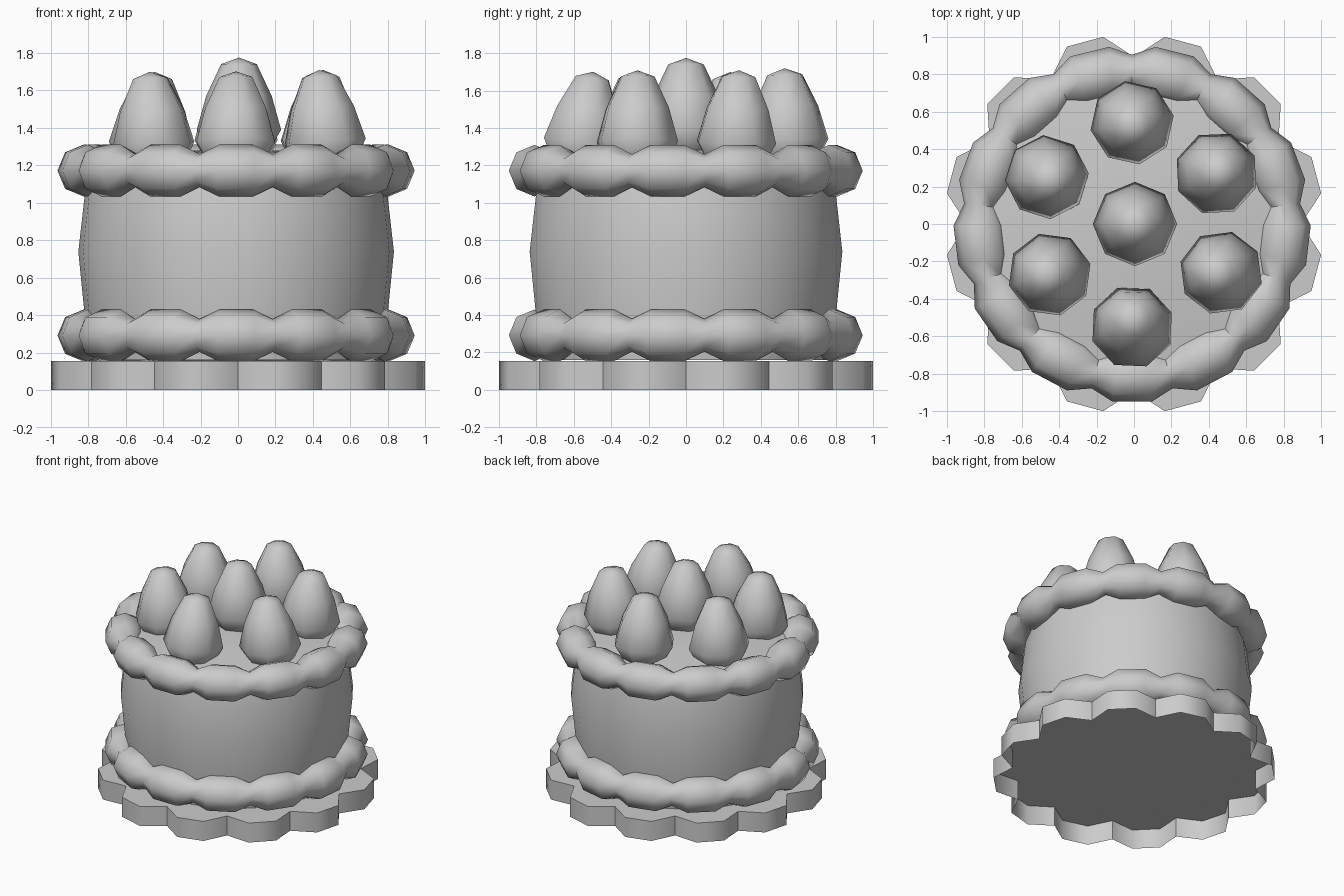
import bpy
from math import sin, cos, pi, radians
from mathutils import Vector, Euler

if "Cube" in bpy.data.objects:
    bpy.data.objects.remove(bpy.data.objects["Cube"])


def make(name, verts, faces, angle=45):
    me = bpy.data.meshes.new(name)
    me.from_pydata(verts, [], faces)
    ob = bpy.data.objects.new(name, me)
    bpy.context.collection.objects.link(ob)
    bpy.ops.object.select_all(action='DESELECT')
    ob.select_set(True)
    bpy.context.view_layer.objects.active = ob
    bpy.ops.object.shade_smooth_by_angle(angle=radians(angle))
    return ob


def lathe(name, profile, n, angle=45, turn=0.0):
    """Revolve (r, z) points, listed bottom to top; r = 0 only at the ends."""
    verts, rings = [], []
    for r, z in profile:
        if r == 0:
            rings.append([len(verts)] * n)
            verts.append((0, 0, z))
        else:
            rings.append([len(verts) + i for i in range(n)])
            verts += [(r * cos(turn + 2 * pi * i / n), r * sin(turn + 2 * pi * i / n), z) for i in range(n)]
    faces = []
    for a, b in zip(rings, rings[1:]):
        for i in range(n):
            j = (i + 1) % n
            quad = [a[i], a[j], b[j], b[i]]
            faces.append(list(dict.fromkeys(quad)))
    return make(name, verts, faces, angle)


# Scalloped plate with twelve lobes, open underneath
outline = []
for k in range(12):
    for deg, r in ((0, .89), (9.3, 1.012), (20.7, 1.012)):
        a = radians(30 * k + deg)
        outline.append((r * cos(a), r * sin(a)))
n = len(outline)
verts = [(x, y, 0) for x, y in outline] + [(x, y, .155) for x, y in outline]
faces = [[i, (i + 1) % n, n + (i + 1) % n, n + i] for i in range(n)]
faces.append(list(range(n, 2 * n)))
make("plate", verts, faces, 60)

# Cake body with bulging side and slightly domed top
body = lathe("cake_body", [(0, .16), (.78, .16), (.81, .42), (.842, .74), (.808, 1.04),
                           (.77, 1.22), (.4, 1.27), (0, 1.29)], 26)
body.location.x = -.01


# Icing rings: thirteen beads, pinched where they meet
def icing_ring(name, z, beads=13, sides=8):
    verts, faces = [], []
    step = 2 * pi / beads
    for k in range(beads):
        for t, rad in ((0, .088), (.27, .138), (.73, .138)):
            a = pi / 2 + (k + t) * step
            for s in range(sides):
                b = 2 * pi * s / sides
                r = .815 + rad * cos(b)
                verts.append((r * cos(a), r * sin(a), z + rad * sin(b)))
    rings = beads * 3
    for i in range(rings):
        j = (i + 1) % rings
        for s in range(sides):
            t = (s + 1) % sides
            faces.append([i * sides + s, j * sides + s, j * sides + t, i * sides + t])
    make(name, verts, faces, 45).location.x = -.01


icing_ring("lower_icing", .292)
icing_ring("upper_icing", 1.172)

# Seven berries: x, y, base height, tilt about x and y (degrees), spin
berries = [(.005, 0, 1.22, 0, 0, 0),
           (-.01, .54, 1.165, 2, 0, 10),
           (-.01, -.55, 1.15, -8, 0, 20),
           (-.465, .25, 1.145, 2, 3, 5),
           (-.45, -.27, 1.145, 0, -3, 15),
           (.44, .27, 1.155, -2, 2, 25),
           (.465, -.26, 1.155, 0, -5, 30)]
for i, (x, y, z, tx, ty, spin) in enumerate(berries):
    ob = lathe(f"berry_{i + 1}", [(0, 0), (.14, .02), (.225, .17), (.175, .35), (.095, .52), (0, .555)],
               8, 60, radians(spin))
    rot = Euler((radians(tx), radians(ty), 0))
    ob.rotation_euler = rot
    # keep the widest ring over the given x, y
    mid = Vector((0, 0, .17))
    shifted = mid.copy()
    shifted.rotate(rot)
    ob.location = Vector((x, y, z)) + mid - shifted
